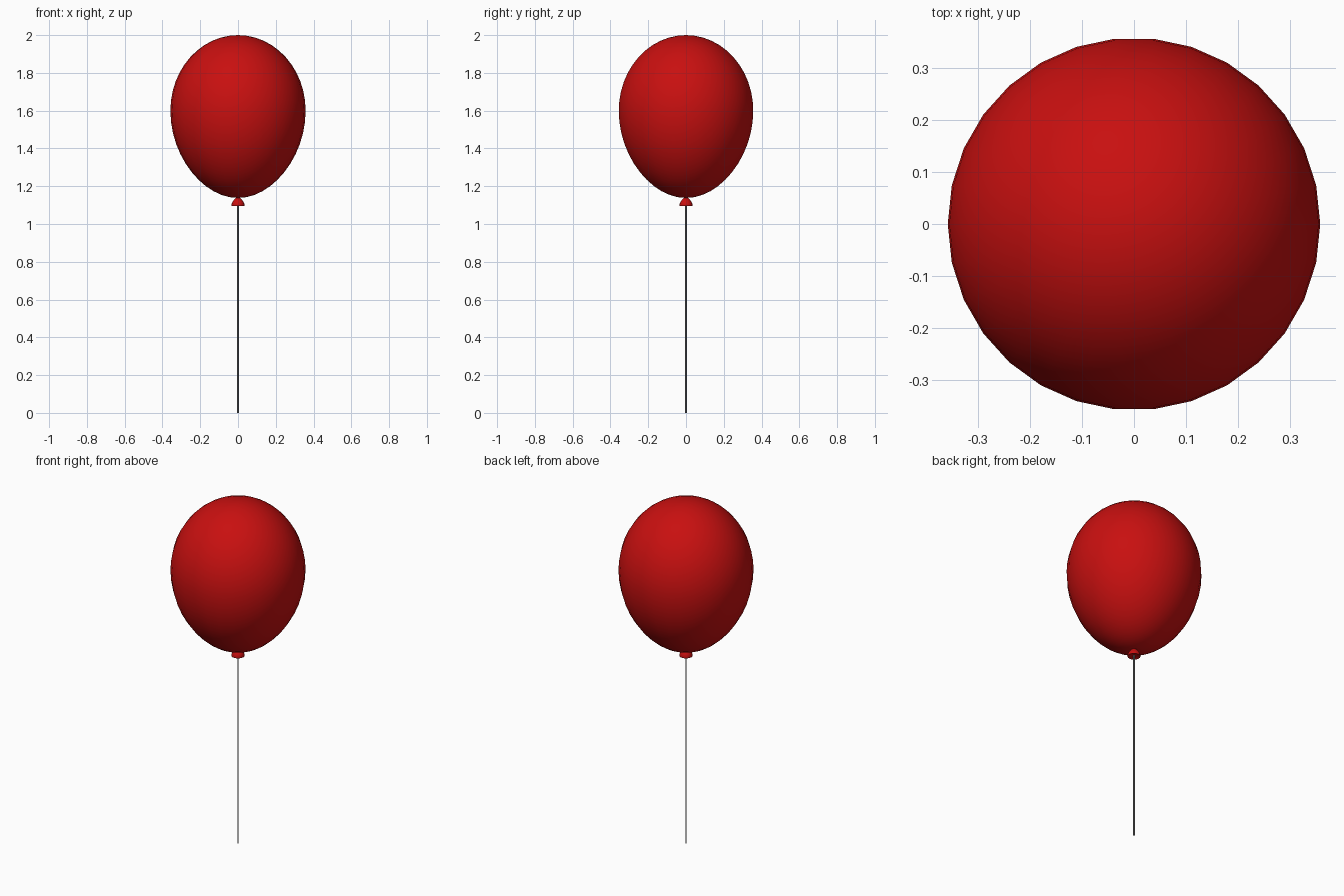
import bpy, bmesh, math

cube = bpy.data.objects.get("Cube")
if cube:
    bpy.data.objects.remove(cube, do_unlink=True)


def material(name, rgb, roughness=0.5):
    mat = bpy.data.materials.new(name)
    mat.use_nodes = True
    mat.diffuse_color = (*rgb, 1)
    bsdf = mat.node_tree.nodes["Principled BSDF"]
    bsdf.inputs["Base Color"].default_value = (*rgb, 1)
    bsdf.inputs["Roughness"].default_value = roughness
    return mat


def lathe(name, profile, sides, mat, sharp_angle):
    """Revolve (radius, height) points, listed from bottom to top, about z."""
    bm = bmesh.new()
    verts = [bm.verts.new((r, 0, z)) for r, z in profile]
    edges = [bm.edges.new(pair) for pair in zip(verts, verts[1:])]
    bmesh.ops.spin(bm, geom=verts + edges, cent=(0, 0, 0), axis=(0, 0, 1),
                   angle=math.tau, steps=sides, use_duplicate=False)
    bmesh.ops.remove_doubles(bm, verts=bm.verts, dist=0.0002)
    bmesh.ops.recalc_face_normals(bm, faces=bm.faces)
    mesh = bpy.data.meshes.new(name)
    bm.to_mesh(mesh)
    bm.free()
    mesh.materials.append(mat)
    obj = bpy.data.objects.new(name, mesh)
    bpy.context.collection.objects.link(obj)
    bpy.ops.object.select_all(action="DESELECT")
    obj.select_set(True)
    bpy.context.view_layer.objects.active = obj
    bpy.ops.object.shade_smooth_by_angle(angle=math.radians(sharp_angle))
    return obj


red = material("balloon red", (0.58, 0.005, 0.005), 0.35)
grey = material("string grey", (0.25, 0.25, 0.25), 0.8)

# Balloon: rounded above its widest ring, longer and slightly tapered below
RADIUS, WIDEST, UPPER, LOWER = 0.358, 1.6, 0.4, 0.462
RINGS = 24
outline = []
for i in range(RINGS + 1):
    a = math.pi * (i / RINGS - 0.5)
    s = math.sin(a)
    taper = 1 - 0.07 * s * s if s < 0 else 1
    outline.append((RADIUS * math.cos(a) * taper,
                    WIDEST + s * (UPPER if s > 0 else LOWER)))
lathe("balloon", outline, 30, red, 60)

# Knot: small flared dome under the balloon with a shallow hollow base
lathe("knot", [(0, 1.102), (0.02, 1.1), (0.034, 1.095), (0.036, 1.1),
               (0.03, 1.115), (0.02, 1.13), (0.01, 1.139), (0, 1.142)],
      16, red, 60)

# String: thin straight cord hanging from the knot
lathe("string", [(0, 0), (0.004, 0), (0.004, 1.11), (0, 1.11)], 8, grey, 60)
